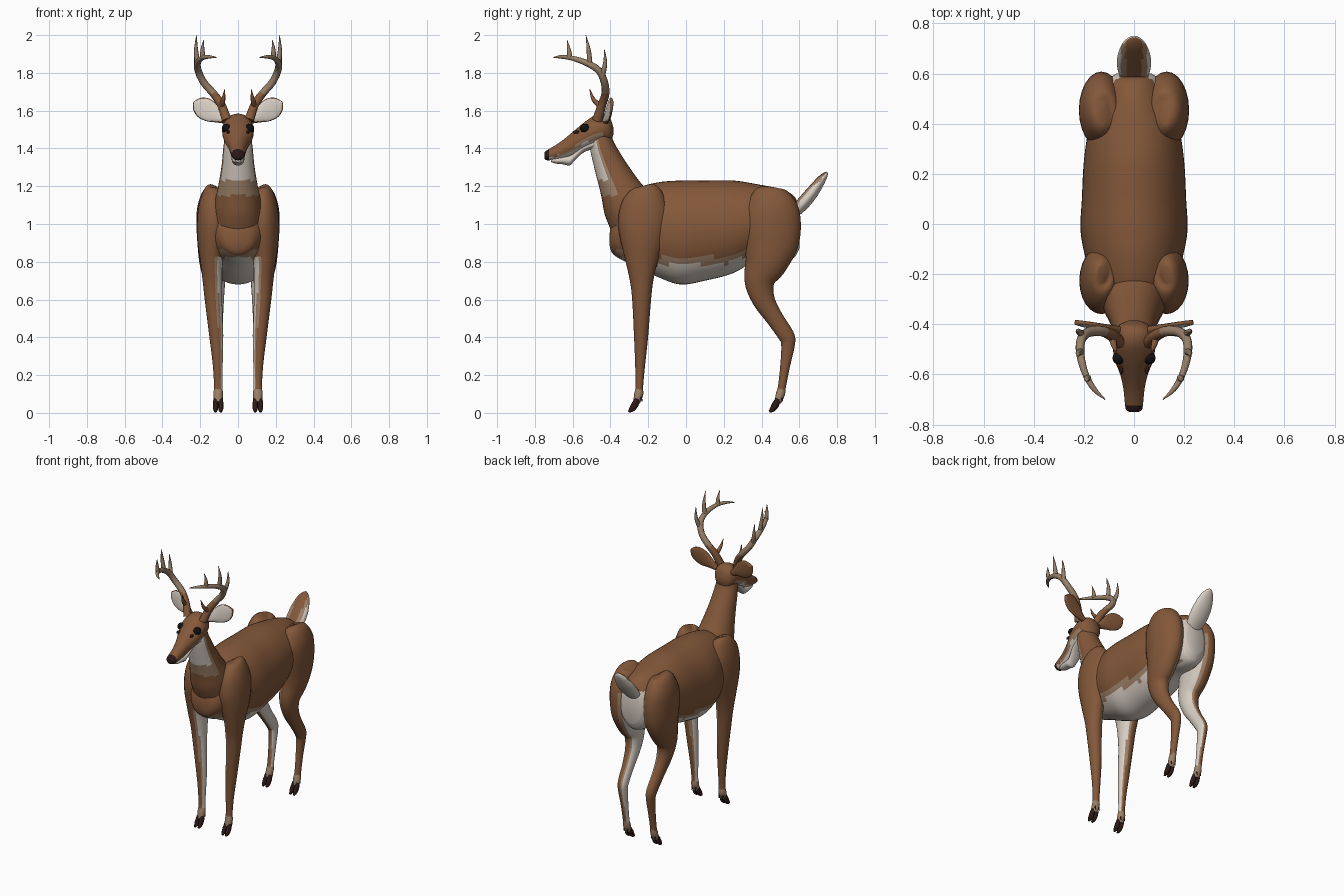
import bpy, bmesh, math
from mathutils import Vector

MATS = []


def material(name, rgb):
    m = bpy.data.materials.new(name)
    m.diffuse_color = (*rgb, 1)
    MATS.append(m)
    return len(MATS) - 1


BROWN = material("brown_fur", (0.23, 0.098, 0.042))
TAN = material("tan_fur", (0.34, 0.22, 0.14))
WHITE = material("white_fur", (0.68, 0.61, 0.54))
ANTLER = material("antler_bone", (0.31, 0.215, 0.14))
DARK = material("dark_hoof", (0.025, 0.010, 0.008))
BLACK = material("black_eye", (0.006, 0.005, 0.005))


def finish(name, bm, rule, mirror):
    """Turn a bmesh into a smooth object, colouring faces by a rule."""
    bmesh.ops.recalc_face_normals(bm, faces=bm.faces)
    for f in bm.faces:
        f.smooth = True
        f.material_index = rule(f.calc_center_median(), f.normal) if callable(rule) else rule
    me = bpy.data.meshes.new(name)
    bm.to_mesh(me)
    bm.free()
    for m in MATS:
        me.materials.append(m)
    ob = bpy.data.objects.new(name, me)
    bpy.context.collection.objects.link(ob)
    if mirror:
        ob.modifiers.new("mirror", 'MIRROR')
    bpy.context.view_layer.objects.active = ob
    ob.select_set(True)
    bpy.ops.object.shade_smooth_by_angle(angle=math.radians(60))
    ob.select_set(False)
    return ob


def spline(pts, steps):
    """Catmull-Rom through rows of numbers."""
    out = []
    for i in range(len(pts) - 1):
        p0, p1, p2, p3 = pts[max(i - 1, 0)], pts[i], pts[i + 1], pts[min(i + 2, len(pts) - 1)]
        for s in range(steps):
            t = s / steps
            out.append([0.5 * (2 * b + (c - a) * t + (2 * a - 5 * b + 4 * c - d) * t * t
                               + (3 * b - a - 3 * c + d) * t ** 3)
                        for a, b, c, d in zip(p0, p1, p2, p3)])
    return out + [list(pts[-1])]


def loft(name, pts, rule, sides=20, steps=4, mirror=False, ref=(1, 0, 0), upright=False):
    """Skin elliptical rings (x, y, z, half width, half depth) along a path."""
    rows = spline(pts, steps)
    bm = bmesh.new()
    rings = []
    for i, r in enumerate(rows):
        t = (Vector(rows[min(i + 1, len(rows) - 1)][:3]) - Vector(rows[max(i - 1, 0)][:3])).normalized()
        if upright:
            t = Vector((0, 1, 0))
        u = Vector(ref)
        u = (u - t * u.dot(t)).normalized()
        v = t.cross(u)
        a, b = max(r[3], 0.001), max(r[4], 0.001)
        ring = []
        for k in range(sides):
            w = 2 * math.pi * k / sides
            ring.append(bm.verts.new(Vector(r[:3]) + u * a * math.cos(w) + v * b * math.sin(w)))
        rings.append(ring)
    for A, B in zip(rings, rings[1:]):
        for k in range(sides):
            j = (k + 1) % sides
            bm.faces.new((A[k], A[j], B[j], B[k]))
    bm.faces.new(rings[0])
    bm.faces.new(rings[-1])
    return finish(name, bm, rule, mirror)


def ball(name, centre, radii, rule):
    bm = bmesh.new()
    bmesh.ops.create_uvsphere(bm, u_segments=16, v_segments=10, radius=1)
    for v in bm.verts:
        v.co = Vector([c + r * p for c, r, p in zip(centre, radii, v.co)])
    return finish(name, bm, rule, True)


# Torso: pale belly and pale rump patch
def torso_colour(c, n):
    if c.y > 0.5 and abs(c.x) < 0.09 and n.y > 0.2 and c.z < 1.1:
        return WHITE
    lift = 0.04 * max(0, min(1, (-0.2 - c.y) / 0.12)) + 0.04 * max(0, min(1, (c.y - 0.2) / 0.1))
    if n.z < 0 and c.y > -0.38:
        if c.z < 0.785 + lift:
            return WHITE
        if c.z < 0.825 + lift:
            return TAN
    return BROWN


loft("torso", [(0, y, z, a, b) for y, z, a, b in (
    (-0.405, 0.92, 0.02, 0.03), (-0.39, 0.925, 0.08, 0.08), (-0.34, 0.95, 0.125, 0.14),
    (-0.26, 0.98, 0.16, 0.205), (-0.15, 0.97, 0.19, 0.25), (-0.03, 0.955, 0.213, 0.275),
    (0.10, 0.965, 0.208, 0.265), (0.25, 0.985, 0.20, 0.245), (0.38, 1.01, 0.18, 0.20),
    (0.50, 0.995, 0.14, 0.19), (0.57, 0.985, 0.11, 0.165), (0.60, 0.98, 0.07, 0.11))],
    torso_colour, sides=48, steps=6, upright=True)


# Neck: pale throat bib
def neck_colour(c, n):
    if c.z < 1.15 or n.y > -0.25:
        return BROWN
    return WHITE if c.z > 1.23 and n.y < -0.42 else TAN


loft("neck", [(0, -0.27, 1.0, 0.13, 0.13), (0, -0.31, 1.1, 0.125, 0.13), (0, -0.355, 1.2, 0.105, 0.105),
              (0, -0.40, 1.3, 0.088, 0.085), (0, -0.44, 1.4, 0.078, 0.068), (0, -0.455, 1.46, 0.07, 0.06)],
     neck_colour, sides=32, steps=6)


# Head: dark nose, pale underside
def head_colour(c, n):
    if c.y < -0.722:
        return DARK
    if n.z < -0.55 and c.y < -0.44:
        return WHITE
    return TAN if n.z < -0.3 and -0.68 < c.y < -0.44 else BROWN


loft("head", [(0, y, z, a, b) for y, z, a, b in (
    (-0.75, 1.362, 0.018, 0.016), (-0.74, 1.363, 0.032, 0.025), (-0.71, 1.372, 0.037, 0.034),
    (-0.66, 1.39, 0.042, 0.048), (-0.60, 1.425, 0.055, 0.062), (-0.54, 1.465, 0.078, 0.072),
    (-0.48, 1.495, 0.084, 0.082), (-0.43, 1.505, 0.076, 0.078), (-0.40, 1.497, 0.055, 0.06),
    (-0.385, 1.492, 0.02, 0.02))], head_colour, sides=28, steps=5, upright=True)
loft("jaw", [(0, -0.715, 1.338, 0.014, 0.01), (0, -0.69, 1.336, 0.026, 0.016), (0, -0.65, 1.338, 0.032, 0.022),
             (0, -0.615, 1.338, 0.033, 0.028), (0, -0.59, 1.36, 0.036, 0.024), (0, -0.54, 1.405, 0.05, 0.025),
             (0, -0.48, 1.425, 0.06, 0.025)], WHITE, sides=20, upright=True)

# Eyes and tear marks
ball("eye", (0.061, -0.535, 1.506), (0.025, 0.026, 0.024), BLACK)
ball("tear_mark", (0.052, -0.582, 1.487), (0.008, 0.018, 0.009), DARK)

# Ears: pale inside facing forward
base, tip = Vector((0.062, -0.425, 1.545)), Vector((0.234, -0.392, 1.645))
loft("ear", [(*base.lerp(tip, t), 0.010 + 0.008 * (1 - t), w) for t, w in (
    (0, 0.016), (0.2, 0.032), (0.45, 0.053), (0.7, 0.057), (0.9, 0.038), (1, 0.006))],
    lambda c, n: WHITE if n.y < -0.86 and c.x > 0.08 else BROWN,
    sides=32, steps=5, mirror=True, ref=(0, 1, 0))

# Antlers: forward-curving beam with upright tines
loft("antler_beam", [(0.06, -0.47, 1.55, 0.027, 0.027), (0.088, -0.445, 1.63, 0.023, 0.023),
                     (0.13, -0.427, 1.69, 0.021, 0.021), (0.182, -0.432, 1.75, 0.02, 0.02),
                     (0.21, -0.46, 1.81, 0.019, 0.019), (0.214, -0.52, 1.85, 0.017, 0.017),
                     (0.193, -0.60, 1.877, 0.013, 0.013), (0.158, -0.66, 1.885, 0.01, 0.01),
                     (0.115, -0.70, 1.882, 0.002, 0.002)],
     lambda c, n: BROWN if c.z < 1.69 else ANTLER, sides=10, mirror=True, ref=(1, 0.3, -0.5))
TINES = (("brow_tine", (0.088, -0.45, 1.62), (0.078, -0.49, 1.66), (0.07, -0.51, 1.715)),
         ("rear_tine", (0.205, -0.445, 1.78), (0.222, -0.428, 1.85), (0.226, -0.432, 1.925)),
         ("middle_tine", (0.213, -0.51, 1.845), (0.222, -0.515, 1.92), (0.22, -0.53, 2.0)),
         ("front_tine", (0.185, -0.615, 1.875), (0.188, -0.62, 1.92), (0.182, -0.63, 1.975)))
for name, p, q, r in TINES:
    loft(name, [(*p, 0.015, 0.015), (*q, 0.011, 0.011), (*r, 0.001, 0.001)],
         BROWN if name == "brow_tine" else ANTLER, sides=8, mirror=True)


# Legs: pale inner side, tan fetlocks
def leg_colour(top):
    def rule(c, n):
        if c.z < 0.13:
            return TAN
        if c.z < top and n.x < -0.4:
            return WHITE if n.x < -0.65 else TAN
        return BROWN
    return rule


loft("front_leg", [
    (0.125, -0.20, 1.20, 0.02, 0.03), (0.13, -0.20, 1.18, 0.05, 0.075), (0.13, -0.215, 1.10, 0.078, 0.125),
    (0.13, -0.225, 1.0, 0.088, 0.135), (0.135, -0.23, 0.9, 0.08, 0.115), (0.14, -0.235, 0.8, 0.06, 0.085),
    (0.135, -0.235, 0.7, 0.052, 0.062), (0.13, -0.235, 0.6, 0.046, 0.05), (0.115, -0.238, 0.4, 0.036, 0.037),
    (0.107, -0.243, 0.25, 0.026, 0.026), (0.105, -0.247, 0.14, 0.022, 0.02), (0.105, -0.25, 0.10, 0.026, 0.024),
    (0.105, -0.262, 0.055, 0.022, 0.018)], leg_colour(0.82), sides=24, mirror=True)
loft("hind_leg", [
    (0.12, 0.44, 1.19, 0.02, 0.04), (0.125, 0.44, 1.17, 0.06, 0.09), (0.13, 0.45, 1.09, 0.085, 0.14),
    (0.13, 0.455, 1.0, 0.09, 0.153), (0.13, 0.45, 0.9, 0.085, 0.145), (0.13, 0.425, 0.8, 0.075, 0.115),
    (0.125, 0.39, 0.7, 0.058, 0.082), (0.12, 0.41, 0.6, 0.046, 0.06), (0.115, 0.47, 0.5, 0.036, 0.046),
    (0.11, 0.53, 0.41, 0.032, 0.043), (0.107, 0.54, 0.36, 0.028, 0.036), (0.105, 0.525, 0.25, 0.023, 0.026),
    (0.105, 0.508, 0.14, 0.021, 0.021), (0.105, 0.50, 0.10, 0.025, 0.024), (0.105, 0.485, 0.055, 0.022, 0.018)],
    leg_colour(1.05), sides=24, mirror=True)

# Cloven hooves with dewclaws
for end, y in (("front", -0.262), ("hind", 0.483)):
    for side, x in (("inner", 0.091), ("outer", 0.119)):
        loft(f"{end}_{side}_hoof", [(x, y + 0.005, 0.075, 0.011, 0.014), (x, y - 0.008, 0.045, 0.014, 0.02),
                                    (x, y - 0.025, 0.02, 0.013, 0.016), (x, y - 0.042, 0.006, 0.006, 0.006)],
             DARK, sides=10, mirror=True)
        loft(f"{end}_{side}_dewclaw", [(x, y + 0.022, 0.085, 0.007, 0.007), (x, y + 0.03, 0.06, 0.002, 0.002)],
             DARK, sides=8, steps=1, mirror=True)


# Tail: raised, pale below with a brown stripe above
def tail_colour(c, n):
    if n.dot(Vector((0, -0.8, 0.6))) > 0.2:
        return BROWN if abs(c.x) < 0.034 else TAN if abs(c.x) < 0.052 else WHITE
    return WHITE


loft("tail", [(0, 0.57, 1.06, 0.05, 0.03), (0, 0.62, 1.11, 0.066, 0.035), (0, 0.67, 1.17, 0.066, 0.033),
              (0, 0.715, 1.232, 0.048, 0.024), (0, 0.738, 1.262, 0.026, 0.014), (0, 0.747, 1.275, 0.006, 0.004)],
     tail_colour, sides=28, steps=5)
